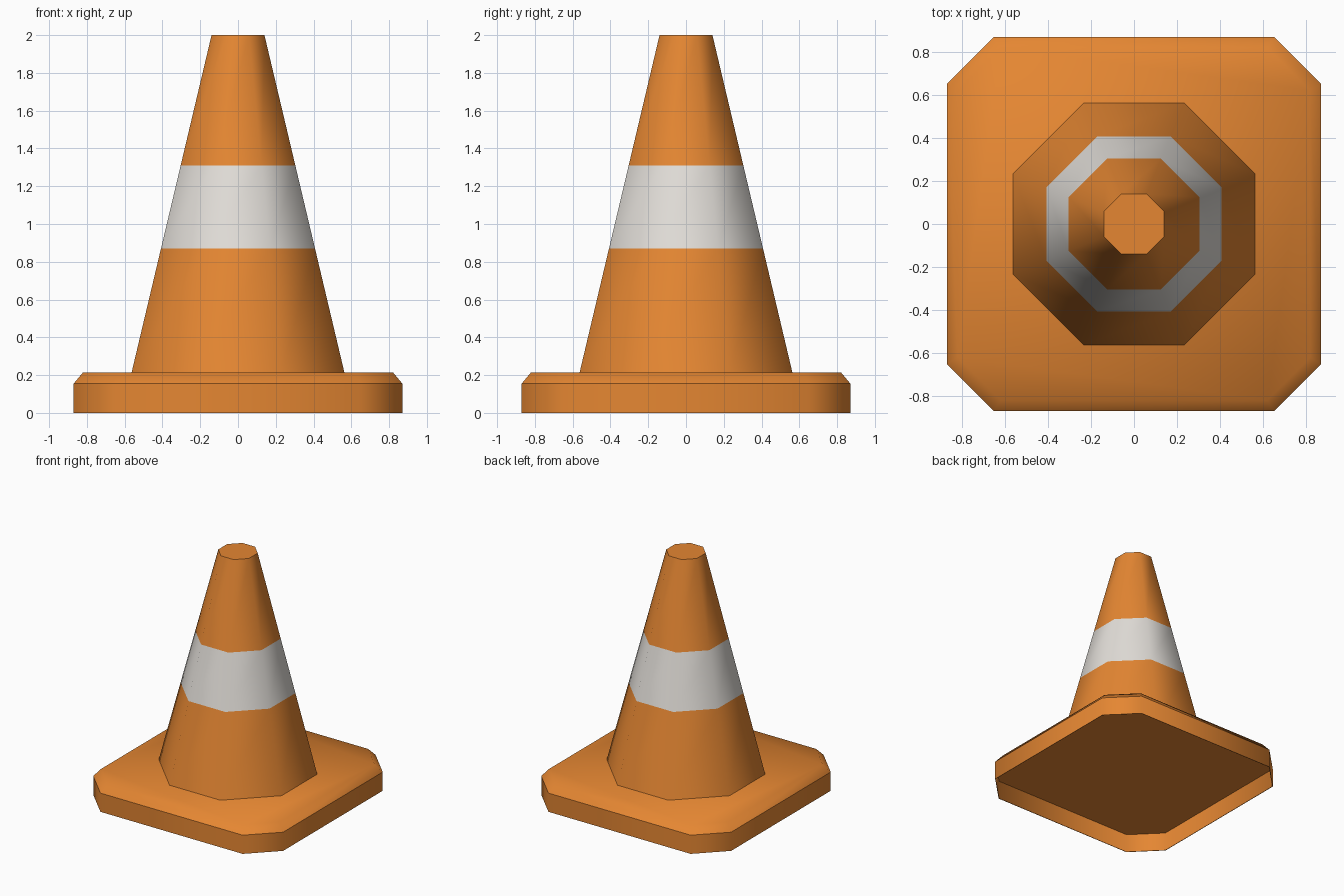
import bpy, bmesh, math

if "Cube" in bpy.data.objects:
    bpy.data.objects.remove(bpy.data.objects["Cube"])


def material(name, rgb):
    m = bpy.data.materials.new(name)
    m.diffuse_color = (*rgb, 1.0)
    m.use_nodes = True
    m.node_tree.nodes["Principled BSDF"].inputs["Base Color"].default_value = m.diffuse_color
    return m


ORANGE = material("orange plastic", (0.78, 0.24, 0.032))
WHITE = material("white band", (0.76, 0.73, 0.69))


def octagon(half, side):
    """Octagon with flats on the axes: half width and half length of each flat."""
    return [(half, -side), (half, side), (side, half), (-side, half),
            (-half, side), (-half, -side), (-side, -half), (side, -half)]


def loft(name, rings, sharp_rings, cap_start, cap_end, mats):
    """Skin a stack of (z, half, side) octagons; listed rings get sharp edges."""
    bm = bmesh.new()
    loops = [[bm.verts.new((x, y, z)) for x, y in octagon(h, s)] for z, h, s in rings]
    for a, b in zip(loops, loops[1:]):
        for i in range(8):
            j = (i + 1) % 8
            bm.faces.new((a[i], a[j], b[j], b[i]))
    if cap_start:
        bm.faces.new(loops[0][::-1])
    if cap_end:
        bm.faces.new(loops[-1])
    for f in bm.faces:
        f.smooth = True
    for k in sharp_rings:
        for i in range(8):
            bm.edges.get((loops[k][i], loops[k][(i + 1) % 8])).smooth = False
    mesh = bpy.data.meshes.new(name)
    bm.to_mesh(mesh)
    bm.free()
    for m in mats:
        mesh.materials.append(m)
    ob = bpy.data.objects.new(name, mesh)
    bpy.context.collection.objects.link(ob)
    return ob


# Base: hollow skirt (inner wall, rim, outer wall) with recessed underside and bevelled top
loft("base",
     [(0.155, 0.866, 0.65), (0.0, 0.866, 0.65), (0.0, 0.87, 0.652),
      (0.155, 0.87, 0.652), (0.215, 0.82, 0.62)],
     (0, 1, 2, 3), True, True, [ORANGE])

# Cone body: straight taper, split at the band heights
Z0, Z1, R0, R1 = 0.215, 2.0, 0.563, 0.14
rings = []
for z in (Z0, 0.87, 1.31, Z1):
    r = R0 + (R1 - R0) * (z - Z0) / (Z1 - Z0)
    rings.append((z, r, r * math.tan(math.pi / 8)))
cone = loft("cone_body", rings, (0, 3), False, True, [ORANGE, WHITE])

# Reflective band chosen by height
for p in cone.data.polygons:
    if 0.87 < p.center.z < 1.31:
        p.material_index = 1
